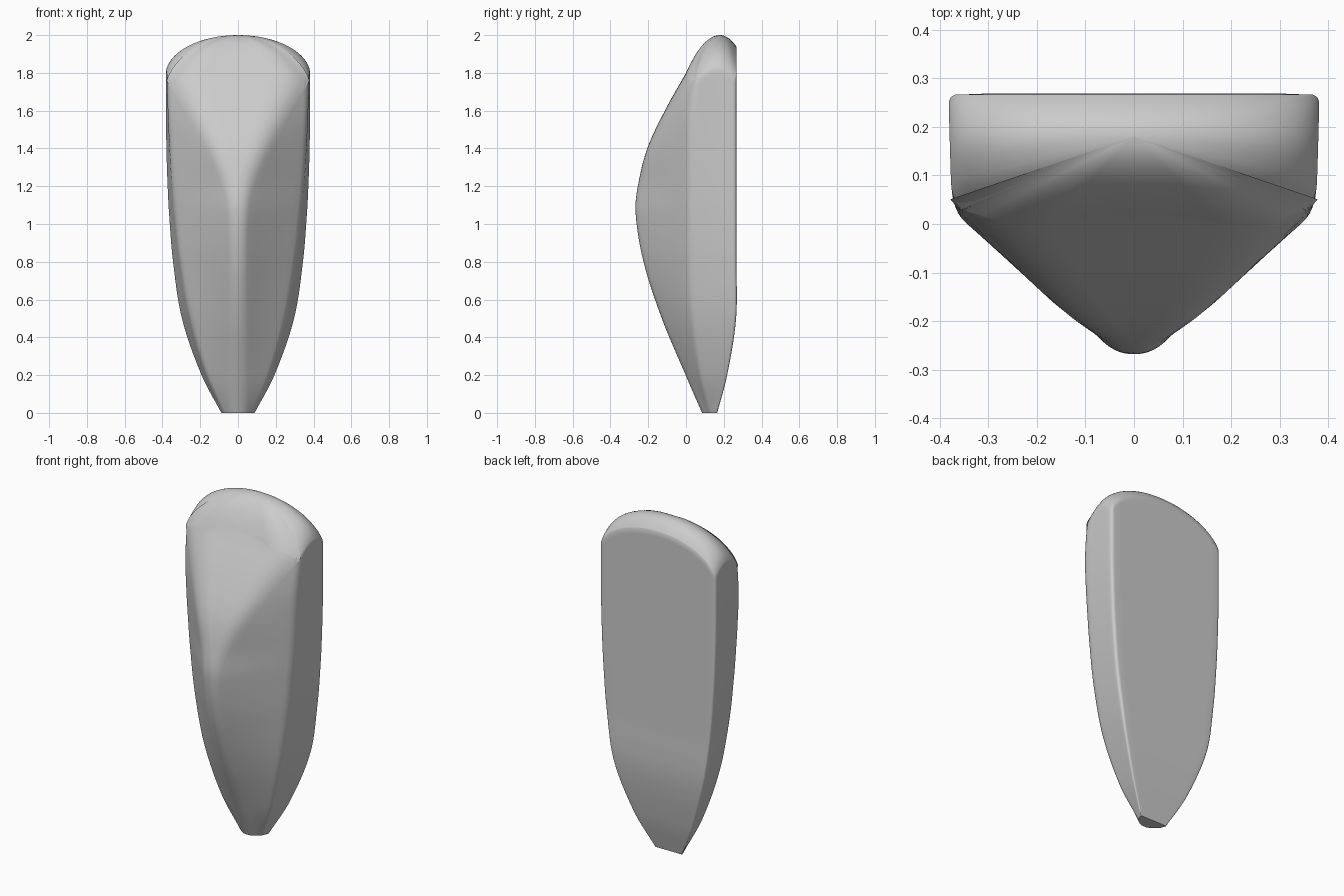
import bpy, bmesh, math
from mathutils import Vector

if "Cube" in bpy.data.objects:
    bpy.data.objects.remove(bpy.data.objects["Cube"])

# Section stations: z, ridge half-width, ridge y, crease x, crease y, back half-width, back y
S = [
    (0.0, .03, .085, .075, .125, .09, .165),
    (0.2, .03, -.002, .165, .075, .195, .218),
    (0.5, .03, -.128, .252, .032, .30, .265),
    (0.8, .03, -.225, .305, .02, .347, .267),
    (1.06, .035, -.267, .335, .02, .368, .267),
    (1.2, .05, -.255, .347, .02, .375, .267),
    (1.4, .12, -.205, .36, .02, .381, .267),
    (1.6, .21, -.112, .37, .025, .382, .267),
    (1.8, .31, .0, .376, .06, .382, .267),
    (2.0, .34, .115, .378, .15, .382, .267),
]


def station(z):
    """Smooth (Hermite) interpolation of the section values at height z."""
    i = 0
    while i < len(S) - 2 and z > S[i + 1][0]:
        i += 1
    a, b = S[i], S[i + 1]
    p, n = S[max(i - 1, 0)], S[min(i + 2, len(S) - 1)]
    h = b[0] - a[0]
    t = (z - a[0]) / h
    out = []
    for k in range(1, 7):
        ma = (b[k] - p[k]) / (b[0] - p[0]) * h
        mb = (n[k] - a[k]) / (n[0] - a[0]) * h
        out.append((2*t**3 - 3*t*t + 1) * a[k] + (t**3 - 2*t*t + t) * ma
                   + (3*t*t - 2*t**3) * b[k] + (t**3 - t*t) * mb)
    return out


def half_section(z):
    """Right half outline from front centre to back centre, corners rounded."""
    a, yf, ws, ys, wb, yb = station(z)
    pts = [Vector(p) for p in ((0, yf), (a, yf), (ws, ys), (wb, yb), (0, yb))]
    g = min(1, .35 + z)
    radii = (0, min(.05 + .25 * max(a - .04, 0), a * .95), .03 * g, .022 * g, 0)
    out, start = [pts[0]], pts[0]
    for i in (1, 2, 3, 4):
        c = pts[i]
        d_in = (c - pts[i - 1]).normalized()
        end = c - d_in * radii[i]
        out += [start.lerp(end, k / 8) for k in range(1, 9)]
        if i < 4:
            fin = c + (pts[i + 1] - c).normalized() * radii[i]
            for k in range(1, 6):
                t = k / 5
                out.append(end * (1-t)**2 + c * (2*t*(1-t)) + fin * t*t)
            start = fin
    return out


def arch(x):
    return .21 * (1 - math.sqrt(max(0, 1 - (x / .383) ** 2)))


# Top height of each column of the wall
top = half_section(1.86)
N = len(top)
edge_drop = [8 * (p.y - .18) ** 2 for p in top]
z_top = [2 - arch(p.x) - e for p, e in zip(top, edge_drop)]

ROWS, RINGS = 56, 16
rings = []
for r in range(ROWS + 1):
    ring = []
    for i in range(N):
        z = z_top[i] * r / ROWS
        p = half_section(z)[i]
        ring.append((p.x, p.y, z))
    rings.append(ring)

# Rounded top made of shrinking rings
rim = rings[-1]
for k in range(1, RINGS):
    f = math.cos(math.pi / 2 * k / RINGS)
    rings.append([(x * f, .18 + (y - .18) * f,
                   2 - arch(x * f) - (2 - arch(x) - z) * f * f) for x, y, z in rim])

bm = bmesh.new()
loops = []
for ring in rings:
    full = ring + [(-x, y, z) for x, y, z in ring[-2:0:-1]]
    loops.append([bm.verts.new(v) for v in full])
M = len(loops[0])
for a, b in zip(loops, loops[1:]):
    for i in range(M):
        j = (i + 1) % M
        bm.faces.new((a[i], a[j], b[j], b[i]))
tip = bm.verts.new((0, .18, 2))
for i in range(M):
    bm.faces.new((loops[-1][i], loops[-1][(i + 1) % M], tip))
bm.faces.new(loops[0][::-1])
bmesh.ops.recalc_face_normals(bm, faces=bm.faces)

mesh = bpy.data.meshes.new("tapered_shell")
bm.to_mesh(mesh)
bm.free()
body = bpy.data.objects.new("tapered_shell", mesh)
bpy.context.collection.objects.link(body)
bpy.context.view_layer.objects.active = body
body.select_set(True)
bpy.ops.object.shade_smooth_by_angle(angle=math.radians(40))
